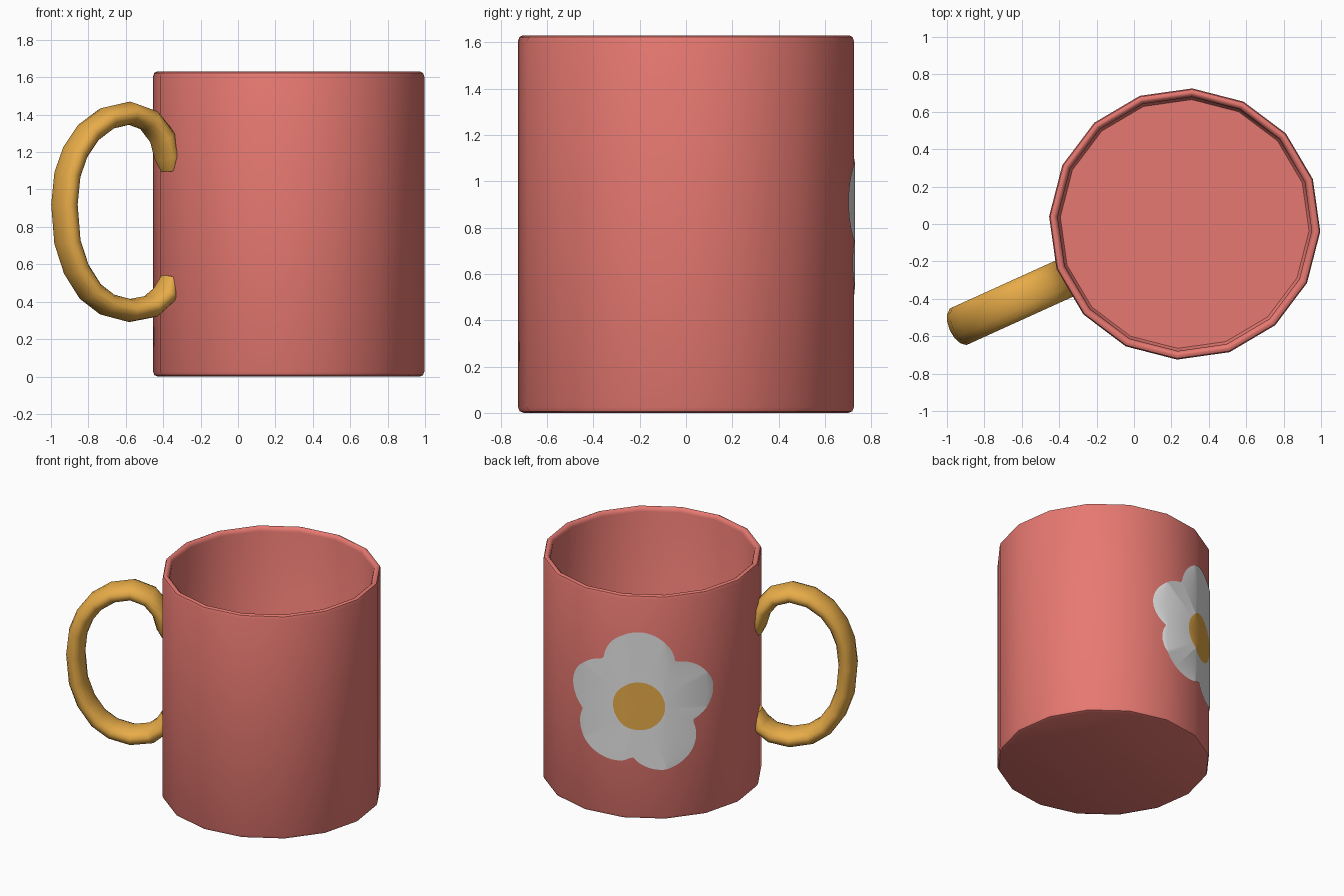
import bpy, bmesh, math
from mathutils import Vector

if "Cube" in bpy.data.objects:
    bpy.data.objects.remove(bpy.data.objects["Cube"])

CX, SIDES, R = 0.271, 16, 0.726
STEP = 2 * math.pi / SIDES
START = math.radians(-3.2)          # angle of the first corner of the mug
AP = math.cos(STEP / 2)             # apothem factor
NORMALS = [Vector((math.cos(START + (k + .5) * STEP), math.sin(START + (k + .5) * STEP), 0))
           for k in range(SIDES)]


def material(name, col):
    m = bpy.data.materials.new(name)
    m.diffuse_color = (*col, 1)
    m.use_nodes = True
    m.node_tree.nodes["Principled BSDF"].inputs["Base Color"].default_value = m.diffuse_color
    return m


coral = material("coral", (0.80, 0.19, 0.165))
gold = material("gold", (0.80, 0.41, 0.065))
white = material("white", (0.80, 0.80, 0.80))


def finish(name, bm, mats, angle=40, fix_normals=True):
    if fix_normals:
        bmesh.ops.recalc_face_normals(bm, faces=bm.faces)
    me = bpy.data.meshes.new(name)
    bm.to_mesh(me)
    bm.free()
    for m in mats:
        me.materials.append(m)
    ob = bpy.data.objects.new(name, me)
    ob.location.x = CX
    bpy.context.collection.objects.link(ob)
    bpy.ops.object.select_all(action='DESELECT')
    ob.select_set(True)
    bpy.context.view_layer.objects.active = ob
    bpy.ops.object.shade_smooth_by_angle(angle=math.radians(angle))


def skin(bm, rings):
    """Join closed rings of points and cap both ends."""
    vs = [[bm.verts.new(p) for p in ring] for ring in rings]
    n = len(vs[0])
    for a, b in zip(vs, vs[1:]):
        for i in range(n):
            bm.faces.new((a[i], a[(i + 1) % n], b[(i + 1) % n], b[i]))
    bm.faces.new(vs[0])
    bm.faces.new(vs[-1])


# Mug body: 16-sided hollow cup with a rounded rim and foot
profile = [(R - .025, 0), (R - .007, .007), (R, .025), (R, 1.605), (R - .006, 1.623), (R - .02, 1.63),
           (R - .03, 1.628), (R - .041, 1.618), (R - .046, 1.60), (R - .046, .07), (R - .06, .05)]
bm = bmesh.new()
skin(bm, [[(r * math.cos(START + k * STEP), r * math.sin(START + k * STEP), z)
           for k in range(SIDES)] for r, z in profile])
finish("mug_body", bm, [coral])

# Handle: elliptical tube along a curled C path, given as seen from the front (x, z)
path = [(-.365, 1.10), (-.375, 1.17), (-.405, 1.28), (-.475, 1.37), (-.58, 1.408), (-.70, 1.38),
        (-.80, 1.305), (-.87, 1.20), (-.912, 1.08), (-.928, .92), (-.912, .72), (-.865, .575),
        (-.79, .455), (-.70, .385), (-.58, .353), (-.465, .375), (-.39, .44), (-.365, .53)]
ha = math.radians(204.4)
out = Vector((math.cos(ha), math.sin(ha), 0))
side = Vector((-math.sin(ha), math.cos(ha), 0))
ctr = [out * ((CX - x) / -math.cos(ha)) + Vector((0, 0, z)) for x, z in path]
rings = []
for i, c in enumerate(ctr):
    t = (ctr[min(i + 1, len(ctr) - 1)] - ctr[max(i - 1, 0)]).normalized()
    nrm = t.cross(side)
    s = .65 if i in (0, len(ctr) - 1) else 1
    ring = []
    for k in range(14):
        a = 2 * math.pi * k / 14
        p = c + nrm * (.062 * s * math.cos(a)) + side * (.11 * s * math.sin(a))
        reach = max(n.dot(p) for n in NORMALS)
        if reach < .688:            # keep the ends buried inside the cup wall
            f = .688 / reach
            p.x *= f
            p.y *= f
        ring.append(p)
    rings.append(ring)
bm = bmesh.new()
skin(bm, rings)
finish("handle", bm, [gold], 60)

# Flower: flat petals and centre, cut at the cup's corners and wrapped onto its wall
petals = [(0, .30, .24), (.25, .09, .23), (.14, -.225, .233), (-.17, -.175, .232), (-.222, .085, .23)]
U0, Z0, CORE = -.027, .824, .174
fa = math.radians(120)
face_dir = Vector((math.cos(fa), math.sin(fa), 0))
right = Vector((-math.sin(fa), math.cos(fa), 0))


def reach_of(a):
    best = CORE + .01
    for x, y, r in petals:
        along = x * math.cos(a) + y * math.sin(a)
        disc = r * r - x * x - y * y + along * along
        if disc > 0 and along > 0:
            best = max(best, along + math.sqrt(disc))
    return best


N = 120
bm = bmesh.new()
angles = [2 * math.pi * k / N for k in range(N)]
core, rim = [[bm.verts.new((U0 + f(a) * math.cos(a), Z0 + f(a) * math.sin(a), 0)) for a in angles]
             for f in (lambda a: CORE, reach_of)]
mid = bm.verts.new((U0, Z0, 0))
for i in range(N):
    j = (i + 1) % N
    bm.faces.new((core[i], rim[i], rim[j], core[j])).material_index = 0
    bm.faces.new((mid, core[i], core[j])).material_index = 1
LIFT = .004
for k in range(SIDES):
    a = START + k * STEP - fa
    if math.cos(a) > 0:
        u = (R + LIFT / AP) * math.sin(a)
        bmesh.ops.bisect_plane(bm, geom=bm.verts[:] + bm.edges[:] + bm.faces[:], dist=1e-5,
                               plane_co=(u, 0, 0), plane_no=(1, 0, 0))
for v in bm.verts:
    u, z = v.co.x, v.co.y
    d = min((R * AP + LIFT - u * n.dot(right)) / n.dot(face_dir)
            for n in NORMALS if n.dot(face_dir) > .05)
    v.co = right * u + face_dir * d + Vector((0, 0, z))
bm.normal_update()
if sum(f.normal.dot(face_dir) for f in bm.faces) < 0:
    bmesh.ops.reverse_faces(bm, faces=bm.faces[:])
finish("flower", bm, [white, gold], 40, False)
